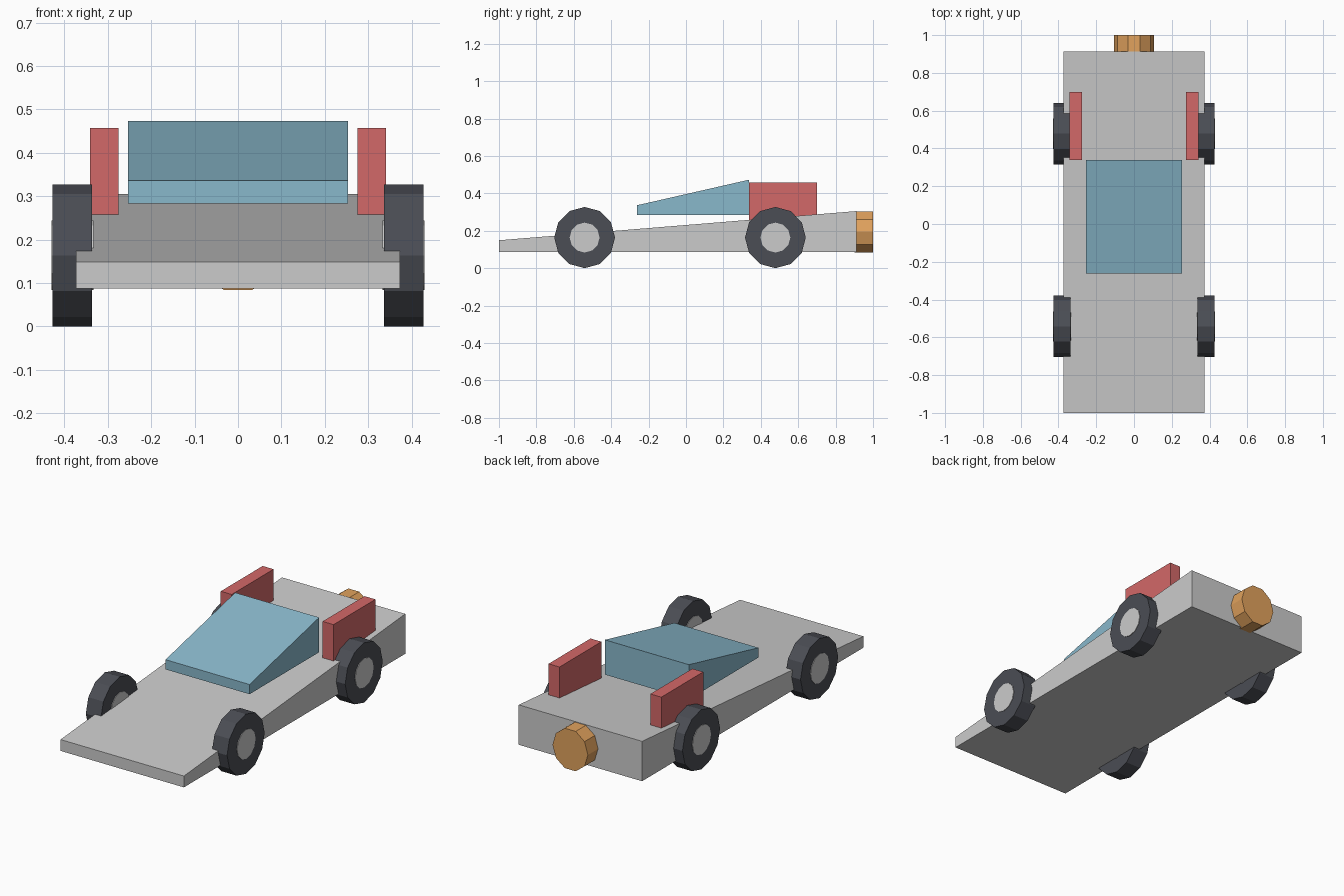
import bpy
import bmesh
from math import pi, sin, cos

if "Cube" in bpy.data.objects:
    bpy.data.objects.remove(bpy.data.objects["Cube"])


def material(name, color):
    m = bpy.data.materials.new(name)
    m.diffuse_color = color
    m.use_nodes = True
    m.node_tree.nodes["Principled BSDF"].inputs["Base Color"].default_value = m.diffuse_color
    return m


DARK = material("tyre_dark", (0.07, 0.075, 0.09, 1))
BLUE = material("glass_blue", (0.25, 0.48, 0.6, 1))
RED = material("side_red", (0.65, 0.14, 0.14, 1))
ORANGE = material("exhaust_orange", (0.75, 0.36, 0.11, 1))


def prism(name, profile, axis, a, b, mat=None):
    """Extrude a 2D profile along x (profile is y,z) or y (profile is x,z)."""
    bm = bmesh.new()
    place = (lambda p, t: (t, p[0], p[1])) if axis == "x" else (lambda p, t: (p[0], t, p[1]))
    lo = [bm.verts.new(place(p, a)) for p in profile]
    hi = [bm.verts.new(place(p, b)) for p in profile]
    n = len(profile)
    bm.faces.new(lo)
    bm.faces.new(hi)
    for i in range(n):
        j = (i + 1) % n
        bm.faces.new((lo[i], lo[j], hi[j], hi[i]))
    bmesh.ops.recalc_face_normals(bm, faces=bm.faces)
    mesh = bpy.data.meshes.new(name)
    bm.to_mesh(mesh)
    bm.free()
    if mat:
        mesh.materials.append(mat)
    ob = bpy.data.objects.new(name, mesh)
    bpy.context.collection.objects.link(ob)
    return ob


def ring(cu, cv, ru, rv, n):
    return [(cu + ru * cos(2 * pi * i / n), cv + rv * sin(2 * pi * i / n)) for i in range(n)]


# Wedge-shaped body
prism("body", [(-1, 0.087), (0.912, 0.087), (0.912, 0.305), (-1, 0.149)], "x", -0.373, 0.373)

# Sloping cabin, hovering just above the body
prism("cabin", [(-0.263, 0.283), (0.338, 0.283), (0.338, 0.473), (-0.263, 0.336)],
      "x", -0.254, 0.254, BLUE)

# Round exhaust at the back
prism("exhaust", ring(0, 0.193, 0.107, 0.1145, 10), "y", 0.9, 1.0, ORANGE)

# Mirrored side pods and wheels
for side, s in (("right", 1), ("left", -1)):
    prism(f"side_pod_{side}", [(0.338, 0.24), (0.7, 0.24), (0.7, 0.457), (0.338, 0.457)],
          "x", s * 0.275, s * 0.341, RED)
    for end, y in (("front", -0.542), ("rear", 0.478)):
        prism(f"{end}_tyre_{side}", ring(y, 0.1635, 0.1625, 0.1635, 12),
              "x", s * 0.336, s * 0.427, DARK)
        prism(f"{end}_hub_{side}", ring(y, 0.1635, 0.08, 0.08, 12), "x", s * 0.333, s * 0.43)
